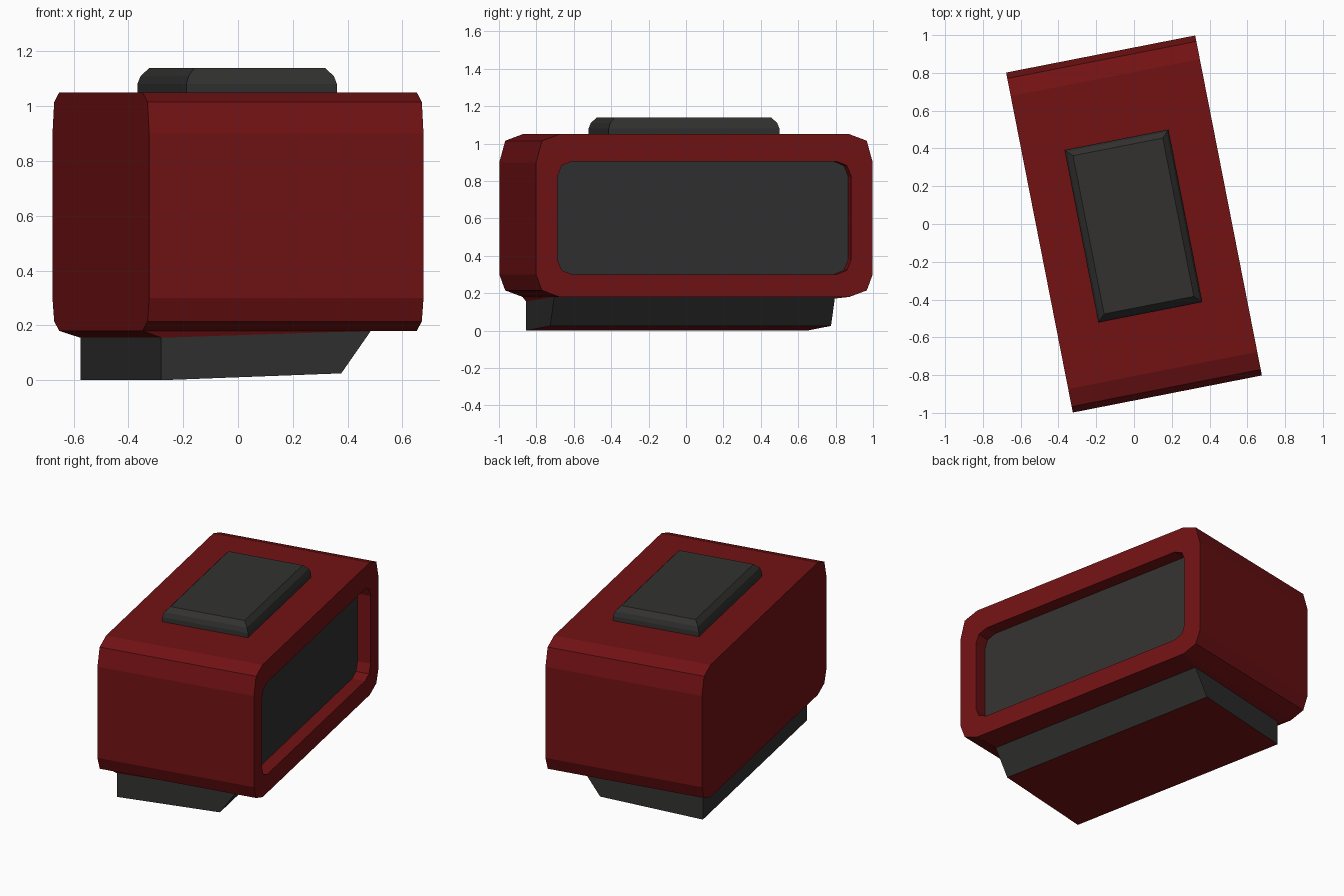
import bpy, bmesh
from math import radians

if "Cube" in bpy.data.objects:
    bpy.data.objects.remove(bpy.data.objects["Cube"])

ANGLE = radians(11.1)  # whole model is turned about z


def material(name, rgb):
    m = bpy.data.materials.new(name)
    m.diffuse_color = (*rgb, 1)
    m.use_nodes = True
    m.node_tree.nodes["Principled BSDF"].inputs["Base Color"].default_value = m.diffuse_color
    return m


RED = material("dark_red", (0.17, 0.006, 0.007))
GREY = material("charcoal", (0.032, 0.031, 0.03))


def loft(bm, rings, skip=()):
    """Join equal-length rings of points with quads; skip = (ring, edge) gaps."""
    vs = [[bm.verts.new(p) for p in r] for r in rings]
    n = len(rings[0])
    for k in range(len(vs) - 1):
        for i in range(n):
            if (k, i) not in skip:
                j = (i + 1) % n
                bm.faces.new((vs[k][i], vs[k][j], vs[k + 1][j], vs[k + 1][i]))
    return vs


def finish(bm, name, *mats):
    bmesh.ops.remove_doubles(bm, verts=bm.verts, dist=1e-4)
    bmesh.ops.recalc_face_normals(bm, faces=bm.faces)
    me = bpy.data.meshes.new(name)
    bm.to_mesh(me)
    bm.free()
    for m in mats:
        me.materials.append(m)
    ob = bpy.data.objects.new(name, me)
    ob.rotation_euler.z = ANGLE
    bpy.context.collection.objects.link(ob)


def section(half, x):
    """Mirror a half (y, z) outline and place it at x."""
    return [(x, y, z) for y, z in half] + [(x, -y, z) for y, z in reversed(half)]


def rect(x0, x1, y0, y1, z0, z1):
    return [(x0, y0, z0), (x1, y0, z1), (x1, y1, z1), (x0, y1, z0)]


OUTER = [(.79, .18), (.885, .215), (.917, .3), (.917, .9), (.885, 1.015), (.79, 1.05)]
OPENING = [(.72, .3), (.777, .323), (.80, .38), (.80, .825), (.777, .882), (.72, .905)]
RIM = rect(-.44, .34, -.785, .745, .155, .18)

# Body: chamfered shell, recessed opening on one side, sloped underside
bm = bmesh.new()
v = loft(bm, [section(OUTER, -.51), section(OUTER, .51),
              section(OPENING, .51), section(OPENING, .425)], skip={(0, 11)})
bm.faces.new(v[0])
loft(bm, [rect(-.51, .51, -.79, .79, .18, .18), RIM])
finish(bm, "body", RED)

# Dark panel at the back of the recess
bm = bmesh.new()
bm.faces.new([bm.verts.new(p) for p in section(OPENING, .425)])
finish(bm, "side_panel", GREY)

# Base: wedge with one slanted side and a red sole
bm = bmesh.new()
v = loft(bm, [RIM, rect(-.44, .23, -.785, .745, 0, .025)])
bm.faces.new(v[1]).material_index = 1
finish(bm, "base", GREY, RED)

# Top pad with bevelled rim
bm = bmesh.new()
levels = [(0, 1.05), (0, 1.08), (.01, 1.11), (.038, 1.14)]
v = loft(bm, [rect(-.285 + d, .275 - d, -.475 + d, .455 - d, z, z) for d, z in levels])
bm.faces.new(v[-1])
finish(bm, "top_pad", GREY)
